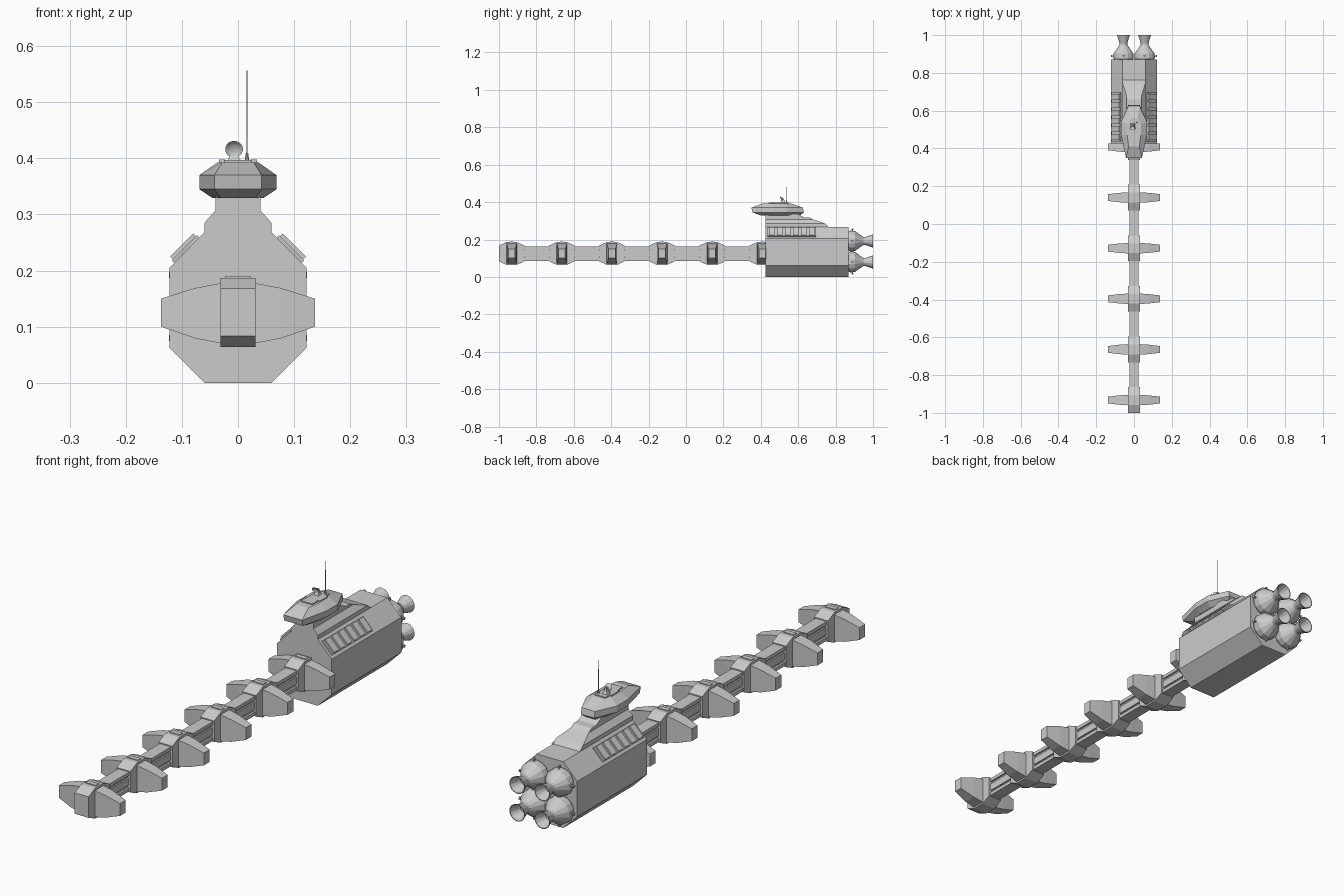
import bpy, bmesh, math
from mathutils import Vector, Matrix

cube = bpy.data.objects.get("Cube")
if cube:
    bpy.data.objects.remove(cube, do_unlink=True)

GREY = (0.6, 0.6, 0.6, 1.0)
mat = bpy.data.materials.new("hull_grey")
mat.use_nodes = True
mat.diffuse_color = GREY
mat.node_tree.nodes["Principled BSDF"].inputs["Base Color"].default_value = GREY


def finish(name, bm):
    bmesh.ops.recalc_face_normals(bm, faces=bm.faces)
    mesh = bpy.data.meshes.new(name)
    bm.to_mesh(mesh)
    bm.free()
    mesh.materials.append(mat)
    obj = bpy.data.objects.new(name, mesh)
    bpy.context.collection.objects.link(obj)
    return obj


def loft(name, rings):
    """Skin a list of equal-length point rings and cap both ends."""
    bm = bmesh.new()
    loops = [[bm.verts.new(p) for p in ring] for ring in rings]
    n = len(loops[0])
    for a, b in zip(loops, loops[1:]):
        for i in range(n):
            j = (i + 1) % n
            bm.faces.new((a[i], a[j], b[j], b[i]))
    bm.faces.new(loops[0])
    bm.faces.new(loops[-1])
    return finish(name, bm)


def mirrored(half):
    """Close a right-hand outline by mirroring it over the first axis."""
    return half + [(-u, v) for u, v in reversed(half)]


def extrude_y(name, half, y0, y1):
    outline = mirrored(half)
    return loft(name, [[(x, y, z) for x, z in outline] for y in (y0, y1)])


def box(name, centre, size, rot=Matrix()):
    bm = bmesh.new()
    m = Matrix.Translation(centre) @ rot @ Matrix.Diagonal((*size, 1))
    bmesh.ops.create_cube(bm, size=1, matrix=m)
    return finish(name, bm)


def revolve(name, profile, base, axis, segments=14):
    """Lathe (distance, radius) pairs around an axis from a base point."""
    q = Vector(axis).to_track_quat('Z', 'Y')
    rings = []
    for d, r in profile:
        angles = [2 * math.pi * (i + 0.5) / segments for i in range(segments)]
        rings.append([Vector(base) + q @ Vector((r * math.cos(a), r * math.sin(a), d)) for a in angles])
    return loft(name, rings)


# Main hull
extrude_y("main_hull", [(0.06, 0), (0.122, 0.062), (0.122, 0.205), (0.06, 0.268)], 0.425, 0.87)

# Stepped deck on the hull, with a raked rear
deck = [(0.262, 0.06, 0.77), (0.285, 0.06, 0.745), (0.307, 0.04, 0.68),
        (0.318, 0.04, 0.66), (0.319, 0.04, 0.63), (0.336, 0.04, 0.60)]
loft("stepped_deck", [[(-h, 0.425, z), (h, 0.425, z), (h, y, z), (-h, y, z)] for z, h, y in deck])

# Slanted window blocks on both shoulders
for side, label in ((1, "left"), (-1, "right")):
    tilt = Matrix.Rotation(side * math.pi / 4, 4, 'Y')
    box(f"window_panel_{label}", (side * 0.0935, 0.566, 0.2385), (0.064, 0.26, 0.006), tilt)
    for i in range(6):
        box(f"window_{label}_{i + 1}", (side * 0.096, 0.459 + i * 0.0427, 0.241), (0.058, 0.03, 0.012), tilt)

# Bridge pod: tapered plan outline at four heights
# z, front y, front half, wide y start, wide y end, widest half, rear y, rear half
levels = [(0.329, 0.40, 0.03, 0.47, 0.53, 0.045, 0.61, 0.022),
          (0.345, 0.355, 0.042, 0.47, 0.54, 0.069, 0.63, 0.03),
          (0.370, 0.35, 0.042, 0.47, 0.54, 0.069, 0.625, 0.03),
          (0.393, 0.41, 0.028, 0.47, 0.53, 0.036, 0.56, 0.02)]
loft("bridge_pod", [[(x, y, z) for x, y in mirrored([(hf, yf), (hw, ya), (hw, yb), (hr, yr)])]
                    for z, yf, hf, ya, yb, hw, yr, hr in levels])
box("bridge_roof_plate", (0, 0.495, 0.394), (0.05, 0.11, 0.006))
for s in (-1, 1):
    box("bridge_roof_vent", (s * 0.028, 0.50, 0.394), (0.012, 0.05, 0.008))

# Sensor dish on its stand, and the mast
loft("dish_stand", [[(-0.007 + x * h, 0.52 + y * h, z) for x, y in ((-1, -1), (1, -1), (1, 1), (-1, 1))]
                    for z, h in ((0.394, 0.013), (0.408, 0.006), (0.42, 0.004))])
revolve("sensor_dish", [(0, 0.004), (0.006, 0.012), (0.010, 0.016), (0.006, 0.008), (0.005, 0.002)],
        (-0.007, 0.516, 0.42), (0, -1, -0.4), 16)
revolve("mast", [(0, 0.004), (0.014, 0.003), (0.016, 0.0014), (0.11, 0.001), (0.163, 0.0007)],
        (0.016, 0.537, 0.394), (0, 0, 1), 8)

# Spine: slim core with top, bottom and side rails
SPINE_Z = 0.125
box("spine_core", (0, -0.27, SPINE_Z), (0.034, 1.41, 0.07))
box("spine_top_rail", (0, -0.27, 0.157), (0.05, 1.41, 0.014))
box("spine_bottom_rail", (0, -0.27, 0.093), (0.05, 1.41, 0.014))
box("spine_side_rail", (0, -0.27, SPINE_Z), (0.046, 1.41, 0.03))

# Six collars along the spine, each with a pair of fins
collar = [(-0.068, 0.083), (-0.068, 0.168), (-0.026, 0.187), (0.026, 0.187),
          (0.068, 0.168), (0.068, 0.083), (0.026, 0.064), (-0.026, 0.064)]
fin = [(0.137, 0.10, 0.15, 0.018), (0.076, 0.079, 0.169, 0.025), (0.028, 0.07, 0.178, 0.028)]
stations = fin + [(-x, a, b, t) for x, a, b, t in reversed(fin)]
for i in range(6):
    c = -0.932 + i * 0.268
    loft(f"collar_{i + 1}", [[(x, c + y, z) for y, z in collar] for x in (-0.031, 0.031)])
    loft(f"fin_pair_{i + 1}", [[(x, c - t, lo), (x, c + t, lo), (x, c + t, hi), (x, c - t, hi)]
                               for x, lo, hi, t in stations])
    box(f"collar_cap_{i + 1}", (0, c, 0.187), (0.046, 0.02, 0.006))

# Four engines with hollow nozzles and small thruster knobs
bell = [(0, 0.05), (0.012, 0.056), (0.035, 0.054), (0.062, 0.034), (0.080, 0.022), (0.088, 0.021),
        (0.108, 0.027), (0.132, 0.035), (0.132, 0.032), (0.108, 0.023), (0.088, 0.016)]
for sx in (-1, 1):
    for sz in (-1, 1):
        x, z = sx * 0.056, 0.136 + sz * 0.056
        revolve("engine", bell, (x, 0.868, z), (0, 1, 0))
        for d in ((sx, 0, 0), (0, 0, sz)):
            start = Vector((x, 0.89, z)) + Vector(d) * 0.052
            revolve("thruster_knob", [(0, 0.003), (0.008, 0.003), (0.009, 0.006), (0.015, 0.006)], start, d, 8)
